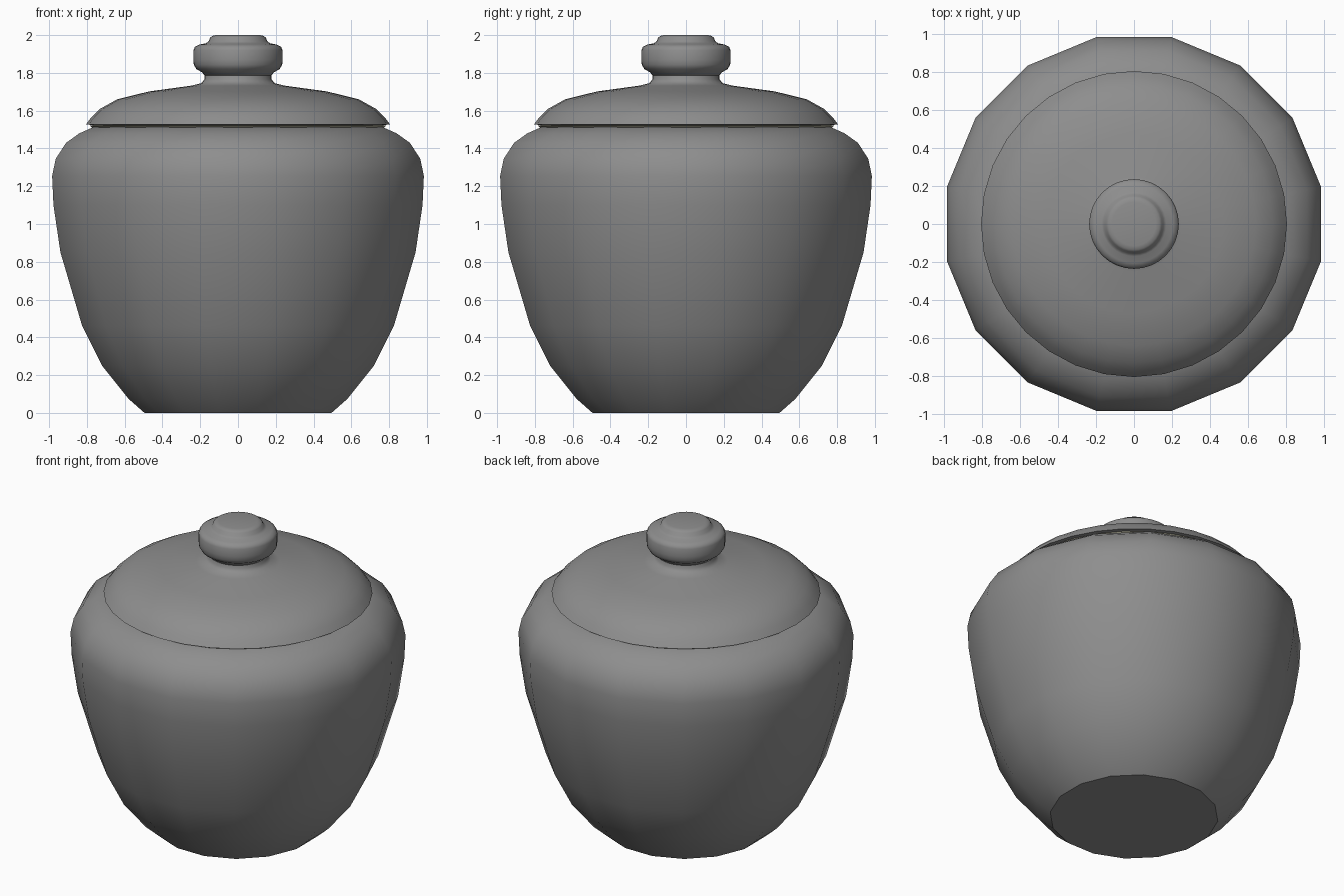
import bpy, bmesh, math

if "Cube" in bpy.data.objects:
    bpy.data.objects.remove(bpy.data.objects["Cube"])

GREY = (0.27, 0.27, 0.27, 1)
OLIVE = (0.34, 0.33, 0.25, 1)


def lathe(name, profile, sides, turn=0.0, sharp=40, closed=False, color=GREY):
    """Revolve an (r, z) profile about z; open ends are capped."""
    bm = bmesh.new()
    rings = []
    for r, z in profile:
        ring = []
        for i in range(sides):
            a = math.tau * (i + turn) / sides
            ring.append(bm.verts.new((r * math.cos(a), r * math.sin(a), z)))
        rings.append(ring)
    pairs = list(zip(rings, rings[1:]))
    if closed:
        pairs.append((rings[-1], rings[0]))
    else:
        bm.faces.new(rings[0][::-1])
        bm.faces.new(rings[-1])
    for low, high in pairs:
        for i in range(sides):
            j = (i + 1) % sides
            bm.faces.new((low[i], low[j], high[j], high[i]))
    bmesh.ops.recalc_face_normals(bm, faces=bm.faces)
    mesh = bpy.data.meshes.new(name)
    bm.to_mesh(mesh)
    bm.free()
    obj = bpy.data.objects.new(name, mesh)
    bpy.context.collection.objects.link(obj)
    mat = bpy.data.materials.new(name)
    mat.diffuse_color = color
    mat.use_nodes = True
    mat.node_tree.nodes["Principled BSDF"].inputs["Base Color"].default_value = mat.diffuse_color
    mesh.materials.append(mat)
    bpy.ops.object.select_all(action='DESELECT')
    obj.select_set(True)
    bpy.context.view_layer.objects.active = obj
    bpy.ops.object.shade_smooth_by_angle(angle=math.radians(sharp))
    return obj


# Jar body: 16 sides with flats facing the axes (profile gives flat-side width)
flat = 1 / math.cos(math.pi / 16)
body = [(0.495, 0), (0.58, 0.075), (0.72, 0.25), (0.825, 0.46), (0.94, 0.85),
        (0.977, 1.1), (0.984, 1.255), (0.965, 1.345), (0.91, 1.43),
        (0.84, 1.48), (0.765, 1.513)]
lathe("jar_body", [(r * flat, z) for r, z in body], 16, turn=0.5, sharp=37)

# Thin seal visible between body and lid
lathe("lid_seal", [(0.71, 1.508), (0.77, 1.508), (0.785, 1.522), (0.71, 1.526)],
      32, closed=True, color=OLIVE)

# Domed lid with a narrow neck
lid = [(0.76, 1.523), (0.805, 1.527), (0.775, 1.567), (0.73, 1.61),
       (0.64, 1.66), (0.47, 1.702), (0.25, 1.732), (0.195, 1.745),
       (0.178, 1.765), (0.176, 1.80)]
lathe("lid", lid, 32, sharp=60)

# Stepped knob
knob = [(0.176, 1.785), (0.19, 1.803), (0.22, 1.82), (0.234, 1.843),
        (0.236, 1.87), (0.236, 1.92), (0.228, 1.938), (0.205, 1.95),
        (0.17, 1.957), (0.156, 1.967), (0.147, 1.987), (0.135, 1.996),
        (0.115, 2.0)]
lathe("lid_knob", knob, 32, sharp=60)
